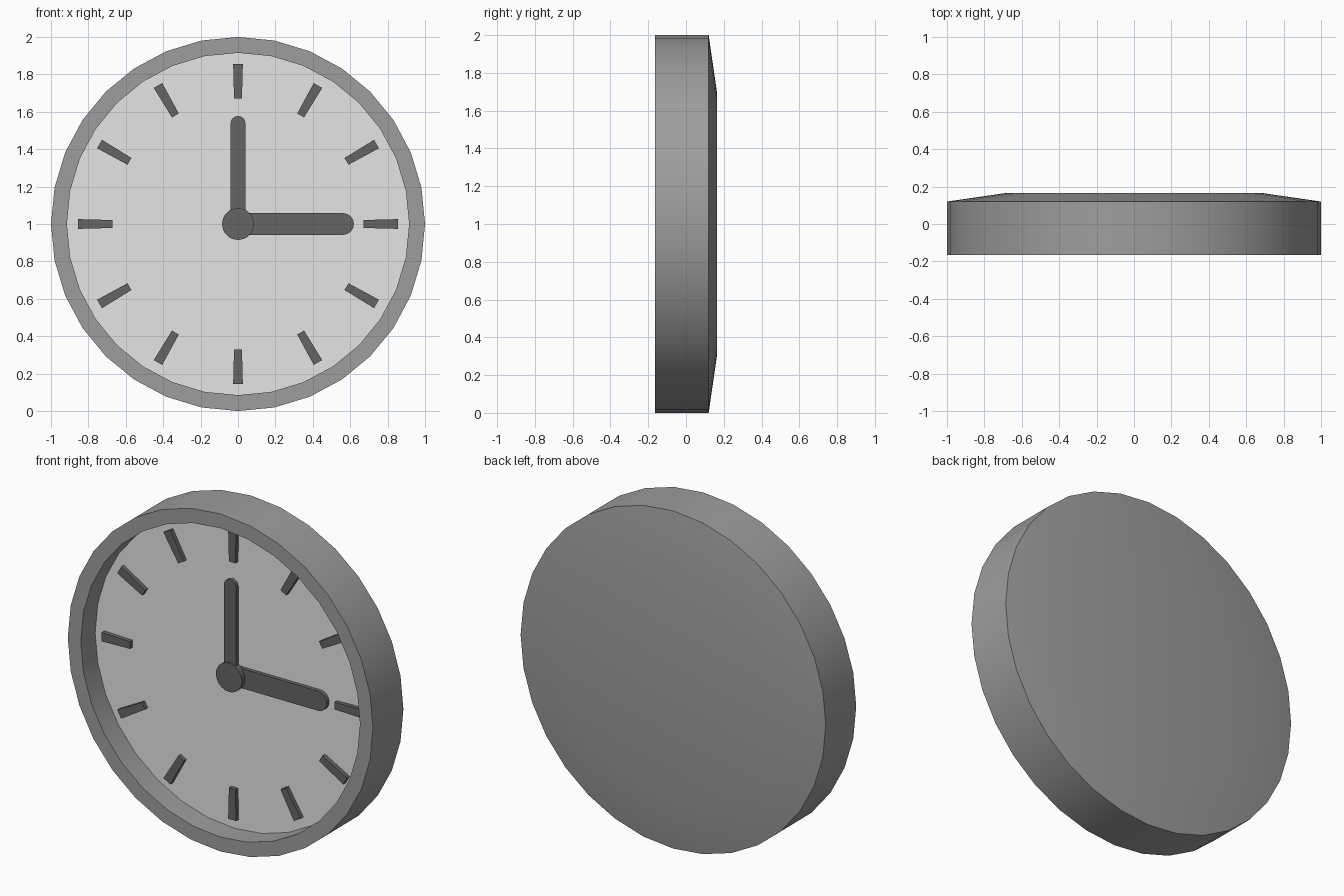
import bpy, bmesh, math

if "Cube" in bpy.data.objects:
    bpy.data.objects.remove(bpy.data.objects["Cube"])

CZ = 1.0       # height of the dial centre
SIDES = 32


def material(name, v):
    m = bpy.data.materials.new(name)
    m.diffuse_color = (v, v, v, 1)
    m.use_nodes = True
    m.node_tree.nodes["Principled BSDF"].inputs["Base Color"].default_value = m.diffuse_color
    return m


RIM = material("mid grey case", 0.34)
DIAL = material("light grey dial", 0.78)
DARK = material("dark grey markings", 0.13)


def finish(bm, name, mat):
    bmesh.ops.recalc_face_normals(bm, faces=bm.faces)
    me = bpy.data.meshes.new(name)
    bm.to_mesh(me)
    bm.free()
    me.materials.append(mat)
    ob = bpy.data.objects.new(name, me)
    bpy.context.collection.objects.link(ob)
    bpy.ops.object.select_all(action='DESELECT')
    ob.select_set(True)
    bpy.context.view_layer.objects.active = ob
    bpy.ops.object.shade_smooth_by_angle(angle=math.radians(30))
    return ob


def circle(r, n=SIDES):
    return [(r * math.sin(2 * math.pi * i / n), r * math.cos(2 * math.pi * i / n)) for i in range(n)]


def lathe(name, profile, mat):
    """Join rings of (radius, y), capping the first and last ring."""
    bm = bmesh.new()
    rings = [[bm.verts.new((x, y, CZ + z)) for x, z in circle(r)] for r, y in profile]
    for a, b in zip(rings, rings[1:]):
        for i in range(SIDES):
            j = (i + 1) % SIDES
            bm.faces.new((a[i], a[j], b[j], b[i]))
    bm.faces.new(rings[0])
    bm.faces.new(rings[-1])
    return finish(bm, name, mat)


def plate(name, outline, front, back, mat, turn=0.0):
    """Extrude an outline from front to back, turned clockwise about the dial centre."""
    c, s = math.cos(turn), math.sin(turn)
    pts = [(x * c + z * s, z * c - x * s) for x, z in outline]
    bm = bmesh.new()
    f = [bm.verts.new((x, front, CZ + z)) for x, z in pts]
    b = [bm.verts.new((x, back, CZ + z)) for x, z in pts]
    bm.faces.new(f)
    bm.faces.new(b)
    for i in range(len(f)):
        j = (i + 1) % len(f)
        bm.faces.new((f[i], f[j], b[j], b[i]))
    return finish(bm, name, mat)


def hand_outline(half, length, n=8):
    """Bar pointing up with round ends."""
    arc = [(half * math.cos(math.pi * i / n), half * math.sin(math.pi * i / n)) for i in range(n + 1)]
    return [(x, length - half + z) for x, z in arc] + [(-x, -z) for x, z in arc]


# Case: shallow tapered back, straight wall, front rim and recessed inner wall
lathe("case", [(0.69, 0.165), (1.0, 0.12), (1.0, -0.165), (0.915, -0.165), (0.915, -0.02)], RIM)

# Dial
plate("dial", circle(0.915), -0.03, -0.022, DIAL)

# Hour marks, slightly wider at the outer end
mark = [(-0.021, 0.67), (0.021, 0.67), (0.026, 0.855), (-0.026, 0.855)]
for h in range(12):
    plate(f"hour_mark_{h + 1}", mark, -0.055, -0.028, DARK, math.radians(30 * h))

# Hands and centre hub
plate("wide_hand", hand_outline(0.058, 0.62), -0.055, -0.032, DARK, math.radians(90))
plate("narrow_hand", hand_outline(0.04, 0.577), -0.075, -0.053, DARK)
plate("hub", circle(0.085), -0.085, -0.05, DARK)
plate("spindle", circle(0.03, 16), -0.06, -0.025, DARK)
